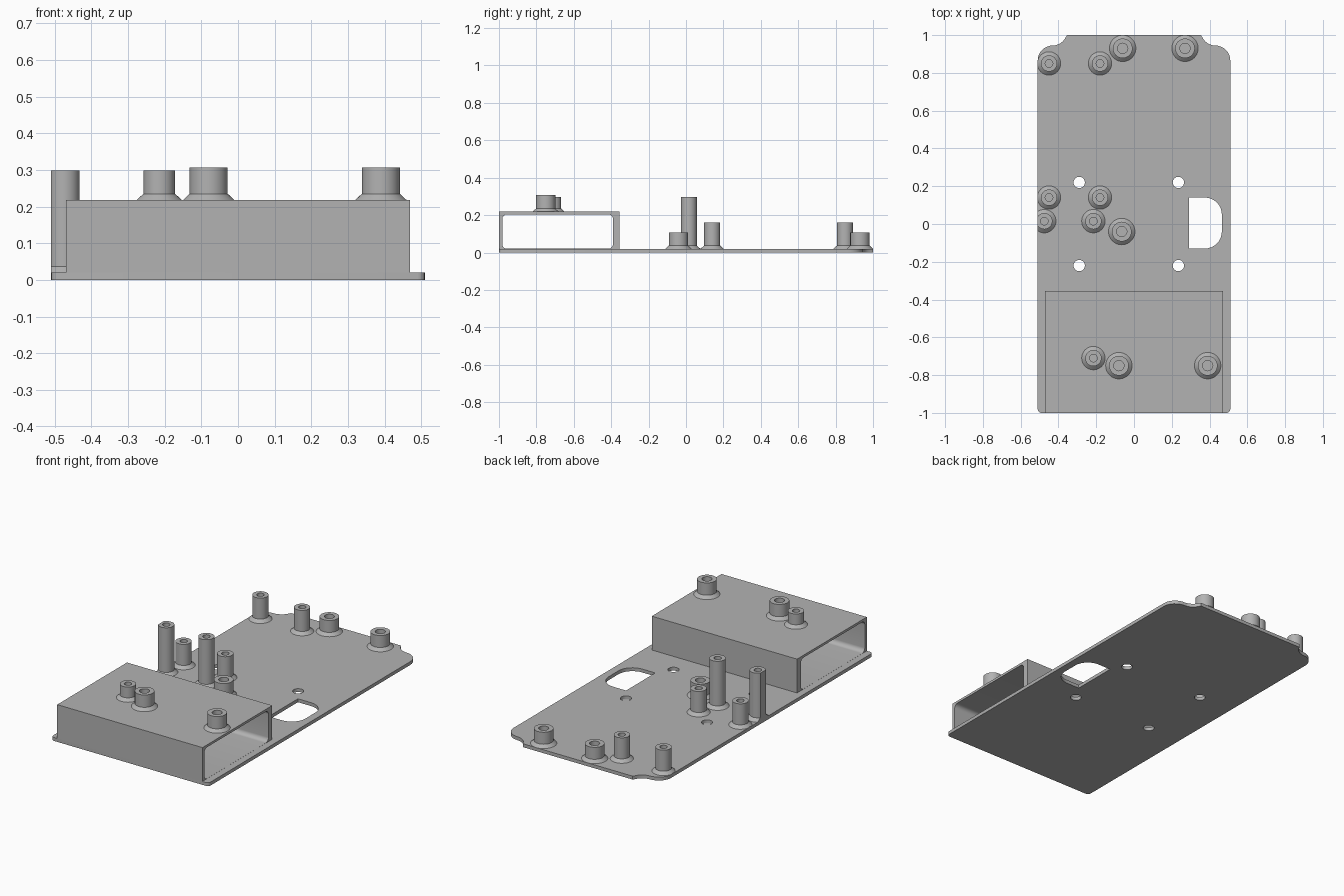
import bpy, bmesh
from math import cos, sin, radians, tau
from mathutils import Matrix, Vector

cube = bpy.data.objects.get("Cube")
if cube:
    bpy.data.objects.remove(cube, do_unlink=True)

grey = bpy.data.materials.new("light grey")
grey.use_nodes = True
colour = (0.45, 0.45, 0.45, 1)
grey.diffuse_color = colour
grey.node_tree.nodes["Principled BSDF"].inputs["Base Color"].default_value = colour

PLATE_TOP, BOX_TOP, SIDE = 0.02, 0.218, 0.51


def finish(bm, name):
    bmesh.ops.recalc_face_normals(bm, faces=bm.faces[:])
    mesh = bpy.data.meshes.new(name)
    bm.to_mesh(mesh)
    bm.free()
    mesh.materials.append(grey)
    obj = bpy.data.objects.new(name, mesh)
    bpy.context.collection.objects.link(obj)
    bpy.ops.object.select_all(action='DESELECT')
    obj.select_set(True)
    bpy.context.view_layer.objects.active = obj
    bpy.ops.object.shade_smooth_by_angle(angle=radians(30))
    return obj


def arc(cx, cy, r, start, end, steps=8):
    angles = [radians(start + (end - start) * i / steps) for i in range(steps + 1)]
    return [(cx + r * cos(a), cy + r * sin(a)) for a in angles]


def rounded(x0, x1, y0, y1, r):
    return (arc(x1 - r, y0 + r, r, -90, 0) + arc(x1 - r, y1 - r, r, 0, 90)
            + arc(x0 + r, y1 - r, r, 90, 180) + arc(x0 + r, y0 + r, r, 180, 270))


def slab(name, loops, depth, matrix=Matrix()):
    """Extrude an outline with holes, then place it."""
    bm = bmesh.new()
    for loop in loops:
        verts = [bm.verts.new((x, y, 0)) for x, y in loop]
        for a, b in zip(verts, verts[1:] + verts[:1]):
            bm.edges.new((a, b))
    bmesh.ops.triangle_fill(bm, edges=bm.edges[:], use_beauty=True)
    ext = bmesh.ops.extrude_face_region(bm, geom=bm.faces[:], use_keep_orig=True)
    moved = [g for g in ext["geom"] if isinstance(g, bmesh.types.BMVert)]
    bmesh.ops.translate(bm, verts=moved, vec=(0, 0, depth))
    bm.transform(matrix)
    return finish(bm, name)


def standoff(name, x, y, z, top, post, flare, hole, segments=40):
    """Hollow post with a conical foot, trimmed at the plate side."""
    profile = [(flare, z), (post, z + 0.017), (post, top), (hole, top), (hole, z + 0.004)]
    bm = bmesh.new()
    rings = [[bm.verts.new((x + r * cos(tau * i / segments), y + r * sin(tau * i / segments), h))
              for i in range(segments)] for r, h in profile]
    for a, b in zip(rings, rings[1:]):
        for i in range(segments):
            j = (i + 1) % segments
            bm.faces.new((a[i], a[j], b[j], b[i]))
    bm.faces.new(rings[0])
    bm.faces.new(rings[-1])
    if x - flare < -SIDE:
        bmesh.ops.bisect_plane(bm, geom=bm.verts[:] + bm.edges[:] + bm.faces[:],
                               plane_co=(-SIDE, 0, 0), plane_no=(-1, 0, 0), clear_outer=True)
        bmesh.ops.holes_fill(bm, edges=[e for e in bm.edges if e.is_boundary])
    return finish(bm, name)


# Base plate: stepped rear corners, four screw holes, D-shaped opening
right = (arc(SIDE - 0.02, -0.98, 0.02, -90, 0, 4) + arc(0.43, 0.865, 0.08, 0, 90)
         + arc(0.43, 1.02, 0.075, 270, 205, 6) + [(0.355, 1.0)])
outline = right + [(-x, y) for x, y in reversed(right)]
screws = [arc(x, y, 0.03, 0, 345, 23) for x in (-0.29, 0.235) for y in (-0.22, 0.22)]
opening = [(0.29, -0.13)] + arc(0.375, -0.04, 0.09, -90, 0) + arc(0.375, 0.05, 0.09, 0, 90) + [(0.29, 0.14)]
slab("base_plate", [outline, opening] + screws, PLATE_TOP)

# Tunnel box, open at both sides: profile drawn in (y, z), extruded along x
to_side = Matrix(((0, 0, 1, -0.47), (1, 0, 0, 0), (0, 1, 0, 0), (0, 0, 0, 1)))
box = [(-1, 0.018), (-0.355, 0.018), (-0.355, BOX_TOP), (-1, BOX_TOP)]
slab("battery_box", [box, rounded(-0.982, -0.39, 0.0205, 0.204, 0.025)], 0.94, to_side)

# Standoffs: position, base height, top height
slim = [(-0.45, 0.85, PLATE_TOP, 0.16), (-0.18, 0.85, PLATE_TOP, 0.16),
        (-0.45, 0.14, PLATE_TOP, 0.16), (-0.18, 0.14, PLATE_TOP, 0.16),
        (-0.475, 0.015, PLATE_TOP, 0.298), (-0.215, 0.015, PLATE_TOP, 0.298),
        (-0.215, -0.71, BOX_TOP, 0.298)]
wide = [(-0.06, 0.93, PLATE_TOP, 0.107), (0.27, 0.93, PLATE_TOP, 0.107),
        (-0.065, -0.04, PLATE_TOP, 0.107),
        (-0.08, -0.75, BOX_TOP, 0.307), (0.39, -0.75, BOX_TOP, 0.307)]
for i, spot in enumerate(slim):
    standoff(f"slim_standoff_{i + 1}", *spot, post=0.043, flare=0.062, hole=0.02)
for i, spot in enumerate(wide):
    standoff(f"wide_standoff_{i + 1}", *spot, post=0.052, flare=0.07, hole=0.027)
